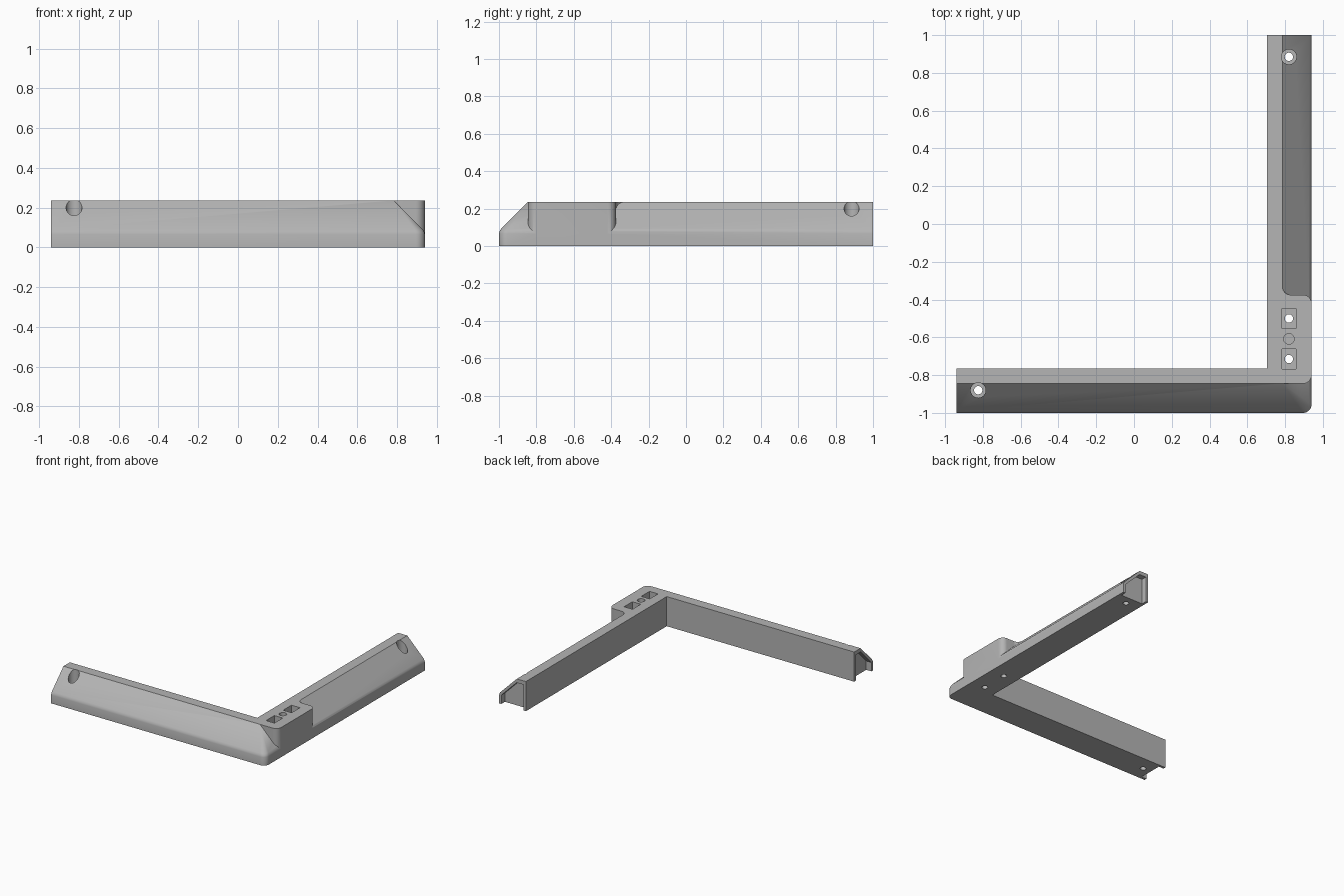
import bpy, bmesh
from math import sin, cos, pi, radians

if "Cube" in bpy.data.objects:
    bpy.data.objects.remove(bpy.data.objects["Cube"])

X, Y, H = 0.94, 1.0, 0.235     # half extents and height
WIDTH = 0.235                  # arm width

grey = bpy.data.materials.new("grey_plastic")
grey.use_nodes = True
GREY = (0.46, 0.46, 0.46, 1)
grey.diffuse_color = GREY
bsdf = next(n for n in grey.node_tree.nodes if n.type == 'BSDF_PRINCIPLED')
bsdf.inputs["Base Color"].default_value = GREY


def finish(bm, name):
    bmesh.ops.remove_doubles(bm, verts=bm.verts, dist=1e-5)
    bmesh.ops.dissolve_degenerate(bm, edges=bm.edges, dist=1e-5)
    bmesh.ops.recalc_face_normals(bm, faces=bm.faces)
    mesh = bpy.data.meshes.new(name)
    bm.to_mesh(mesh)
    bm.free()
    mesh.materials.append(grey)
    obj = bpy.data.objects.new(name, mesh)
    bpy.context.collection.objects.link(obj)
    return obj


def loft(rings, name):
    """Skin equal closed rings and cap both ends."""
    bm = bmesh.new()
    vs = [[bm.verts.new(p) for p in ring] for ring in rings]
    n = len(vs[0])
    for a, b in zip(vs, vs[1:]):
        for i in range(n):
            j = (i + 1) % n
            bm.faces.new((a[i], a[j], b[j], b[i]))
    bm.faces.new(vs[0])
    bm.faces.new(vs[-1])
    return finish(bm, name)


def prism(points, z0, z1, name):
    return loft([[(x, y, z) for x, y in points] for z in (z0, z1)], name)


def arc(cx, cy, r, a0, a1, n=10):
    angles = [radians(a0 + (a1 - a0) * i / n) for i in range(n + 1)]
    return [(cx + r * cos(a), cy + r * sin(a)) for a in angles]


def cylinder(x, y, r, z0, z1, name):
    return prism(arc(x, y, r, 0, 348.75, 31), z0, z1, name)


def boolean(target, other, operation):
    mod = target.modifiers.new(operation.lower(), 'BOOLEAN')
    mod.operation = operation
    mod.solver = 'EXACT'
    mod.object = other
    bpy.ops.object.select_all(action='DESELECT')
    bpy.context.view_layer.objects.active = target
    target.select_set(True)
    bpy.ops.object.modifier_apply(modifier=mod.name)
    bpy.data.objects.remove(other)


# L-shaped body: profile of (inset from outer edge, height, corner radius)
profile = [(0, 0, 0.045), (0, 0.066, 0.045), (0.003, 0.077, 0.044),
           (0.010, 0.090, 0.042), (0.155, H, 0), (WIDTH, H, 0), (WIDTH, 0, 0)]
rings = [[(-X, -Y + d, z) for d, z, r in profile]]
STEPS = 8
for i in range(STEPS + 1):
    a = -pi / 2 + pi / 2 * i / STEPS
    rings.append([(X - d - r + r * cos(a), -Y + d + r + r * sin(a), z)
                  for d, z, r in profile])
rings.append([(X - d, Y, z) for d, z, r in profile])
body = loft(rings, "corner_bracket")

# Raised mounting block with rounded outer corners and a concave blend
outline = ([(0.75, -0.845)] + arc(X - 0.045, -0.80, 0.045, -90, 0)
           + arc(X - 0.045, -0.42, 0.045, 0, 90)
           + arc(0.83, -0.33, 0.045, 270, 180) + [(0.75, -0.33)])
boolean(body, prism(outline, 0.02, H, "mounting_block"), 'UNION')

# Open pockets in both arm ends
DEPTH = 0.045
pocket = [(0.02, -0.02), (0.02, 0.07), (0.155, 0.205), (0.215, 0.205), (0.215, -0.02)]
boolean(body, loft([[(x, -Y + d, z) for d, z in pocket]
                    for x in (-X - 0.02, -X + DEPTH)], "pocket_cutter"), 'DIFFERENCE')
boolean(body, loft([[(X - d, y, z) for d, z in pocket]
                    for y in (Y - DEPTH, Y + 0.02)], "pocket_cutter"), 'DIFFERENCE')

# Screw holes with round counterbores near the arm ends
for x, y in ((-0.825, -0.88), (0.82, 0.885)):
    boolean(body, cylinder(x, y, 0.04, 0.1, 0.3, "counterbore_cutter"), 'DIFFERENCE')
    boolean(body, cylinder(x, y, 0.022, -0.02, 0.2, "screw_cutter"), 'DIFFERENCE')

# Rectangular nut pockets with through holes, and a blind hole between them
BX = 0.82
for y in (-0.5, -0.715):
    w, l = 0.037, 0.052
    rect = [(BX - w, y - l), (BX + w, y - l), (BX + w, y + l), (BX - w, y + l)]
    boolean(body, prism(rect, 0.12, 0.3, "nut_pocket_cutter"), 'DIFFERENCE')
    boolean(body, cylinder(BX, y, 0.022, -0.02, 0.2, "screw_cutter"), 'DIFFERENCE')
boolean(body, cylinder(BX, -0.608, 0.028, 0.1, 0.3, "blind_hole_cutter"), 'DIFFERENCE')

# Smooth the rounded areas, keep hard edges
bpy.ops.object.select_all(action='DESELECT')
bpy.context.view_layer.objects.active = body
body.select_set(True)
bpy.ops.object.shade_smooth_by_angle(angle=radians(30))
